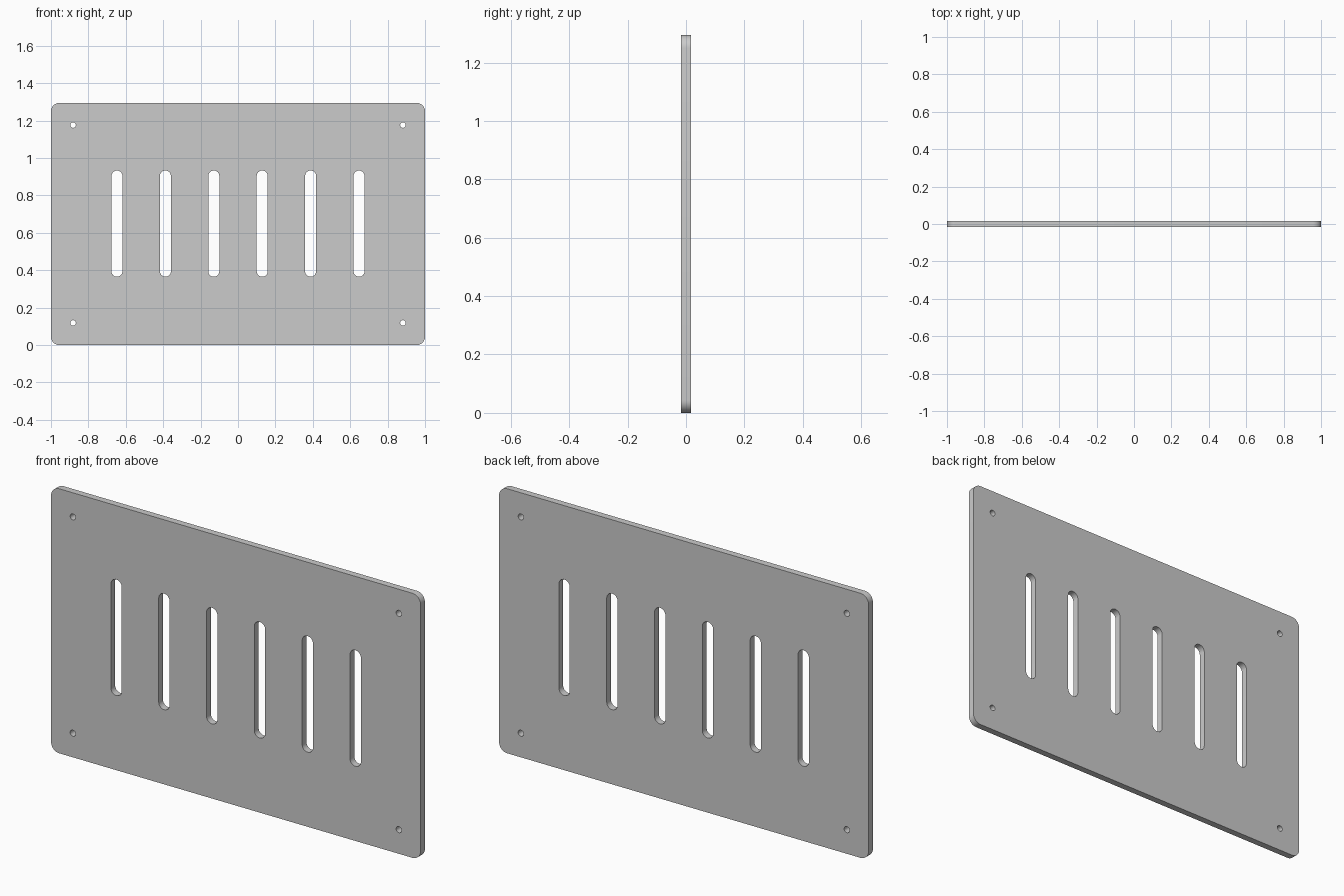
import bpy, bmesh
from math import pi, cos, sin, radians

if "Cube" in bpy.data.objects:
    bpy.data.objects.remove(bpy.data.objects["Cube"])

W, H, T = 2.0, 1.294, 0.033
MID = H / 2


def rounded_rect(cx, cz, w, h, r, seg=8):
    """Rounded rectangle loop; r = w/2 gives a slot, r = w/2 = h/2 a circle."""
    pts = []
    for i, (sx, sz) in enumerate([(1, 1), (-1, 1), (-1, -1), (1, -1)]):
        ox, oz = cx + sx * (w / 2 - r), cz + sz * (h / 2 - r)
        for k in range(seg + 1):
            a = (i + k / seg) * pi / 2
            p = (ox + r * cos(a), oz + r * sin(a))
            if not pts or abs(p[0] - pts[-1][0]) + abs(p[1] - pts[-1][1]) > 1e-5:
                pts.append(p)
    if abs(pts[0][0] - pts[-1][0]) + abs(pts[0][1] - pts[-1][1]) < 1e-5:
        pts.pop()
    return pts


# Outer outline
loops = [rounded_rect(0, MID, W, H, 0.044)]
# Six vertical vent slots
for i in range(6):
    loops.append(rounded_rect((i - 2.5) * 0.2588, MID + 0.002, 0.0588, 0.568, 0.0294))
# Four corner screw holes
for sx in (-1, 1):
    for sz in (-1, 1):
        loops.append(rounded_rect(sx * 0.882, MID + sz * 0.529, 0.03, 0.03, 0.015, 5))

# Filled 2D profile extruded to the plate thickness
curve = bpy.data.curves.new("vent_plate", 'CURVE')
curve.dimensions = '2D'
curve.fill_mode = 'BOTH'
curve.extrude = T / 2
for pts in loops:
    s = curve.splines.new('POLY')
    s.points.add(len(pts) - 1)
    for p, (x, z) in zip(s.points, pts):
        p.co = (x, z, 0, 1)
    s.use_cyclic_u = True

plate = bpy.data.objects.new("vent_plate", curve)
bpy.context.collection.objects.link(plate)
plate.rotation_euler = (pi / 2, 0, 0)
bpy.context.view_layer.objects.active = plate
plate.select_set(True)
bpy.ops.object.convert(target='MESH')
plate = bpy.context.object
bpy.ops.object.transform_apply(location=False, rotation=True, scale=False)

# Weld faces to rims and make normals point outwards
bm = bmesh.new()
bm.from_mesh(plate.data)
bmesh.ops.remove_doubles(bm, verts=bm.verts, dist=1e-5)
bmesh.ops.dissolve_limit(bm, angle_limit=radians(0.5), verts=bm.verts, edges=bm.edges)
bmesh.ops.recalc_face_normals(bm, faces=bm.faces)
bm.to_mesh(plate.data)
bm.free()
bpy.ops.object.shade_smooth_by_angle(angle=radians(30))
